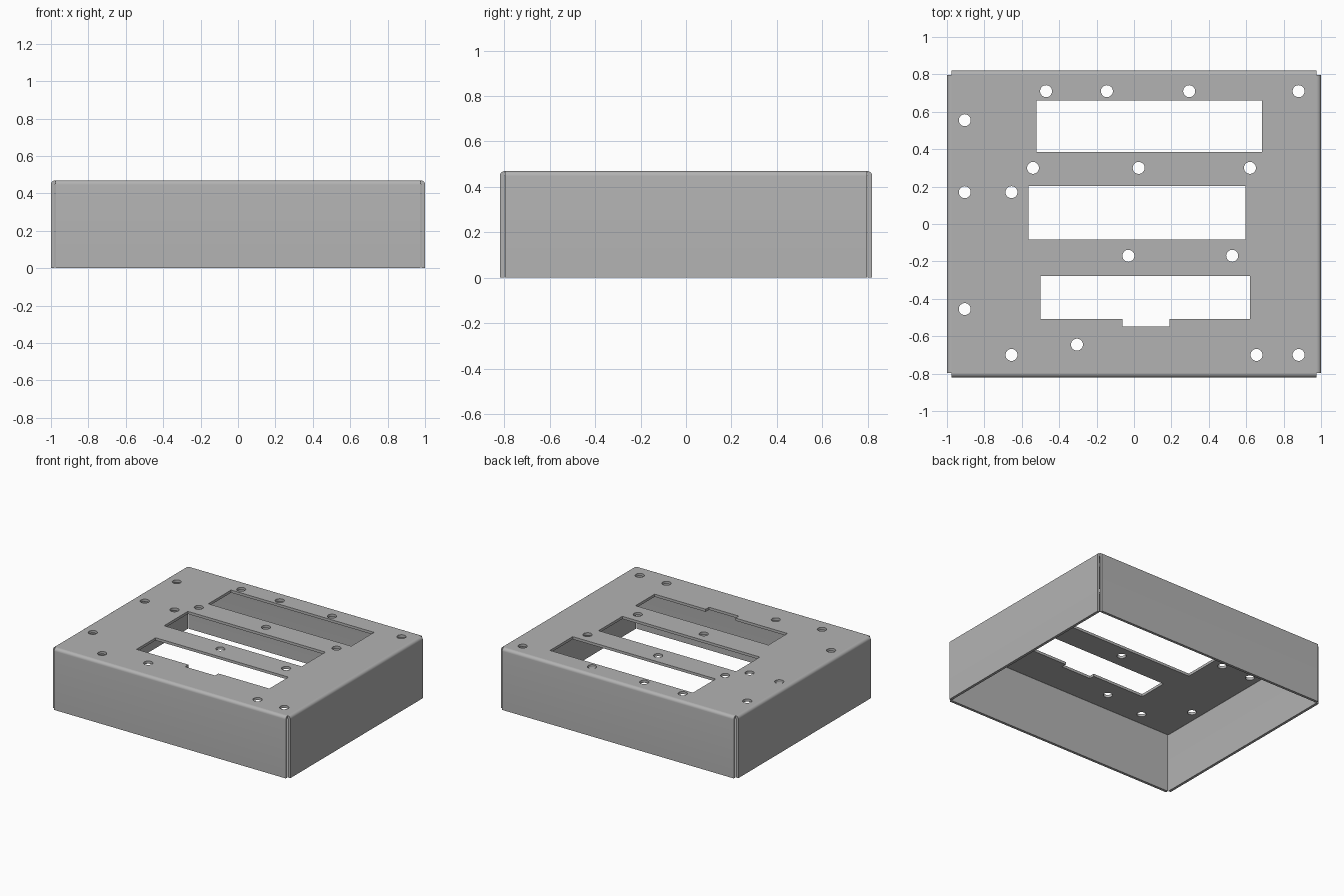
import bpy, bmesh
from math import sin, cos, pi, radians
from mathutils import Matrix

cube = bpy.data.objects.get("Cube")
if cube:
    bpy.data.objects.remove(cube, do_unlink=True)

HEIGHT, SHEET, BEND = 0.47, 0.02, 0.023
HALF_X, HALF_Y = 1.0 - BEND, 0.82 - BEND
BEND_STEPS = 6

# One bare grey sheet metal
metal = bpy.data.materials.new("grey sheet metal")
metal.use_nodes = True
grey = (0.45, 0.45, 0.45, 1)
metal.diffuse_color = grey
metal.node_tree.nodes["Principled BSDF"].inputs["Base Color"].default_value = grey


def prism(name, base, sweep):
    """Extrude a closed 3D outline along the sweep vector."""
    bm = bmesh.new()
    face = bm.faces.new([bm.verts.new(p) for p in base])
    extruded = bmesh.ops.extrude_face_region(bm, geom=[face], use_keep_orig=True)
    moved = [v for v in extruded["geom"] if isinstance(v, bmesh.types.BMVert)]
    bmesh.ops.translate(bm, verts=moved, vec=sweep)
    bmesh.ops.recalc_face_normals(bm, faces=bm.faces)
    mesh = bpy.data.meshes.new(name)
    bm.to_mesh(mesh)
    bm.free()
    mesh.materials.append(metal)
    obj = bpy.data.objects.new(name, mesh)
    bpy.context.collection.objects.link(obj)
    return obj


def rectangle(left, right, low, high, z):
    return [(left, low, z), (right, low, z), (right, high, z), (left, high, z)]


def arc(radius, start, end):
    """Quarter bend as (outward, height) pairs."""
    angles = [start + (end - start) * i / BEND_STEPS for i in range(BEND_STEPS + 1)]
    return [(radius * cos(a), HEIGHT - BEND + radius * sin(a)) for a in angles]


def select_only(obj):
    bpy.ops.object.select_all(action="DESELECT")
    obj.select_set(True)
    bpy.context.view_layer.objects.active = obj


def cut(target, cutter):
    mod = target.modifiers.new("opening", "BOOLEAN")
    mod.operation = "DIFFERENCE"
    mod.solver = "EXACT"
    mod.object = cutter
    cutter.hide_render = True
    select_only(target)
    bpy.ops.object.modifier_apply(modifier=mod.name)
    bpy.data.objects.remove(cutter, do_unlink=True)


# Flat top plate
bottom = HEIGHT - SHEET
plate = prism("top_plate", rectangle(-HALF_X, HALF_X, -HALF_Y, HALF_Y, bottom), (0, 0, SHEET))

# Three long openings, the front one with a notch
through = (0, 0, SHEET * 4)
below = bottom - SHEET
back_slot = rectangle(-0.52, 0.685, 0.385, 0.66, below)
middle_slot = rectangle(-0.565, 0.595, -0.083, 0.203, below)
front_slot = rectangle(-0.5, 0.62, -0.508, -0.278, below)
notch = [(-0.062, -0.508, below), (-0.062, -0.548, below),
         (0.19, -0.548, below), (0.19, -0.508, below)]
front_slot[1:1] = notch
for outline in (back_slot, middle_slot, front_slot):
    cut(plate, prism("slot_cutter", outline, through))

# Round screw holes, listed by row
hole_rows = {
    0.71: (-0.47, -0.145, 0.295, 0.88),
    0.555: (-0.905,),
    0.3: (-0.54, 0.025, 0.62),
    0.17: (-0.905, -0.655),
    -0.17: (-0.03, 0.525),
    -0.455: (-0.905,),
    -0.645: (-0.305,),
    -0.70: (-0.655, 0.655, 0.88),
}
HOLE_RADIUS, SIDES = 0.032, 32
for y, row in hole_rows.items():
    for x in row:
        circle = [(x + HOLE_RADIUS * cos(2 * pi * i / SIDES),
                   y + HOLE_RADIUS * sin(2 * pi * i / SIDES), below) for i in range(SIDES)]
        cut(plate, prism("hole_cutter", circle, through))

# Four bent-down walls, with open slits at the vertical corners
section = arc(BEND, pi / 2, 0) + [(BEND, 0), (BEND - SHEET, 0)] + arc(BEND - SHEET, 0, pi / 2)
walls = {
    "left_wall": (0, HALF_X, HALF_Y),
    "back_wall": (90, HALF_Y, HALF_X),
    "right_wall": (180, HALF_X, HALF_Y),
    "front_wall": (270, HALF_Y, HALF_X),
}
for name, (turn, distance, half_length) in walls.items():
    base = [(distance + out, -half_length, z) for out, z in section]
    wall = prism(name, base, (0, 2 * half_length, 0))
    wall.data.transform(Matrix.Rotation(radians(turn), 4, "Z"))
    select_only(wall)
    bpy.ops.object.shade_smooth_by_angle(angle=radians(30))

select_only(plate)
bpy.ops.object.shade_smooth_by_angle(angle=radians(30))
